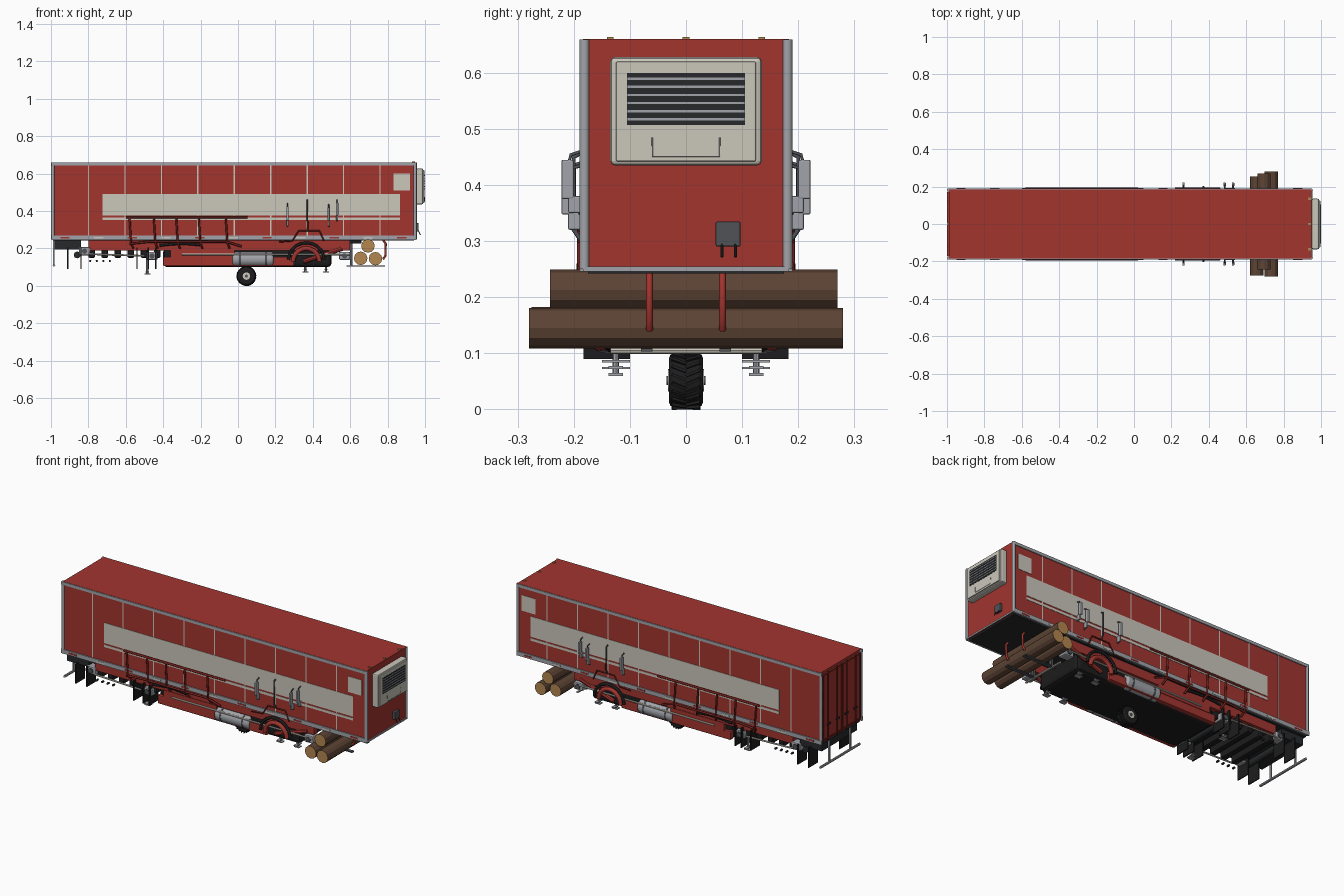
import bpy, bmesh, math
from mathutils import Vector, Matrix

default_cube = bpy.data.objects.get("Cube")
if default_cube:
    bpy.data.objects.remove(default_cube)


def paint(name, *rgb):
    mat = bpy.data.materials.new(name)
    mat.use_nodes = True
    mat.diffuse_color = (*rgb, 1)
    mat.node_tree.nodes["Principled BSDF"].inputs["Base Color"].default_value = (*rgb, 1)
    return mat


RED = paint("body red", .36, .035, .028)
MAROON = paint("dark red", .16, .015, .012)
CREAM = paint("cream", .6, .57, .5)
GREY = paint("light grey metal", .36, .37, .4)
STEEL = paint("dark grey metal", .08, .085, .095)
BLACK = paint("black", .012, .012, .013)
CHAR = paint("charcoal", .02, .022, .024)
BARK = paint("bark brown", .11, .058, .035)
WOOD = paint("cut wood", .45, .24, .08)


def finish(name, bm, mat, both=False, bevel=0, smooth=False):
    """Turn a bmesh into an object, optionally mirrored to the other side."""
    bmesh.ops.recalc_face_normals(bm, faces=bm.faces)
    mesh = bpy.data.meshes.new(name)
    bm.to_mesh(mesh)
    bm.free()
    mesh.materials.append(mat)
    obj = bpy.data.objects.new(name, mesh)
    bpy.context.collection.objects.link(obj)
    if bevel:
        mod = obj.modifiers.new("Bevel", "BEVEL")
        mod.width, mod.segments = bevel, 2
    if both:
        mod = obj.modifiers.new("Mirror", "MIRROR")
        mod.use_axis = (False, True, False)
    if smooth:
        bpy.ops.object.select_all(action="DESELECT")
        obj.select_set(True)
        bpy.context.view_layer.objects.active = obj
        bpy.ops.object.shade_smooth_by_angle()
    return obj


def add_box(bm, xs, ys, zs):
    low, high = (Vector(corner) for corner in zip(xs, ys, zs))
    place = Matrix.Translation((low + high) / 2) @ Matrix.Diagonal((*(high - low), 1))
    bmesh.ops.create_cube(bm, size=1, matrix=place)


def box(name, mat, xs, ys, zs, both=False, bevel=0):
    bm = bmesh.new()
    add_box(bm, xs, ys, zs)
    return finish(name, bm, mat, both, bevel)


def rod(name, mat, start, end, radius, both=False, sides=16, bevel=0):
    start, end = Vector(start), Vector(end)
    axis = end - start
    bm = bmesh.new()
    place = Matrix.Translation((start + end) / 2) @ axis.to_track_quat("Z", "Y").to_matrix().to_4x4()
    bmesh.ops.create_cone(bm, cap_ends=True, segments=sides, radius1=radius,
                          radius2=radius, depth=axis.length, matrix=place)
    return finish(name, bm, mat, both, bevel, smooth=sides > 12)


def tube(name, mat, points, radius, both=False):
    """Bent pipe through a short list of points."""
    curve = bpy.data.curves.new(name, "CURVE")
    curve.dimensions, curve.bevel_depth, curve.bevel_resolution = "3D", radius, 2
    curve.use_fill_caps = True
    spline = curve.splines.new("POLY")
    spline.points.add(len(points) - 1)
    for slot, point in zip(spline.points, points):
        slot.co = (*point, 1)
    helper = bpy.data.objects.new(name + " path", curve)
    bm = bmesh.new()
    bm.from_mesh(helper.to_mesh())
    helper.to_mesh_clear()
    bpy.data.objects.remove(helper)
    return finish(name, bm, mat, both)


SIDE, FRONT, REAR = .184, .95, -.99
FLOOR, ROOF = .25, .66

# Cargo box, floor and grey edge trim
box("cargo_box", RED, (REAR, FRONT), (-SIDE, SIDE), (FLOOR, ROOF))
box("floor_plate", CHAR, (REAR, FRONT - .01), (-.175, .175), (.242, FLOOR))
box("top_rail", GREY, (REAR - .008, FRONT), (SIDE - .004, .189), (.642, ROOF - .001), True)
box("bottom_rail", GREY, (REAR - .008, FRONT), (SIDE - .004, .19), (.246, .27), True)
for x in (REAR, FRONT - .003):
    rod("corner_post", GREY, (x, .181, FLOOR), (x, .181, ROOF - .001), .009, True)
box("front_sill", GREY, (FRONT, FRONT + .005), (-SIDE, SIDE), (.246, .255))
for y in (-.135, 0, .135):
    box("roof_lamp", WOOD, (FRONT - .02, FRONT - .005), (y - .006, y + .006), (ROOF, ROOF + .004))

# Painted panels on the long sides
for i in range(9):
    x = -.8 + i * .195
    box("panel_seam", CREAM, (x - .003, x + .003), (SIDE, SIDE + .001), (.27, .642), True)
box("side_band", CREAM, (-.725, .865), (SIDE, SIDE + .002), (.375, .492), True)
box("side_pinstripe", CREAM, (-.725, .865), (SIDE, SIDE + .002), (.352, .366), True)
box("side_placard", CREAM, (.832, .92), (SIDE, SIDE + .002), (.51, .6), True)
for i in range(11):
    x = -.95 + i * .18
    box("rail_reflector", CREAM if i % 2 else RED, (x, x + .05), (.19, .1915), (.253, .262), True)

# Rear doors with frames, hinges and locking rods
box("rear_door", RED, (REAR - .006, REAR), (.004, .172), (.26, .645), True)
for y in (.004, .162):
    box("door_stile", MAROON, (REAR - .009, REAR), (y, y + .01), (.26, .645), True)
for z in (.26, .635):
    box("door_frame", MAROON, (REAR - .009, REAR), (.004, .172), (z, z + .01), True)
for y in (.045, .125):
    rod("locking_rod", MAROON, (REAR - .007, y, .255), (REAR - .007, y, .65), .004, True, 8)
    box("rod_handle", CHAR, (REAR - .011, REAR - .004), (y - .02, y + .01), (.34, .35), True)

# Refrigeration unit on the front wall
box("cooling_unit", CREAM, (FRONT, .99), (-.135, .135), (.435, .628), bevel=.008)
box("unit_panel", CREAM, (.98, .996), (-.125, .125), (.442, .62), bevel=.003)
box("vent_recess", CHAR, (.99, .997), (-.105, .105), (.507, .6))
for i in range(6):
    z = .517 + i * .0145
    box("vent_slat", GREY, (.99, .9995), (-.105, .105), (z - .002, z + .002))
tube("unit_handle", GREY, [(.997, -.06, .485), (.998, -.06, .451),
                           (.998, .06, .451), (.997, .06, .485)], .0012)
box("coupling_box", STEEL, (FRONT, .966), (.053, .097), (.29, .335), bevel=.003)
for y in (.064, .088):
    rod("coupling_hose", CHAR, (.964, y, .295), (.975, y, .272), .0025, sides=8)

# Chassis: red beams, cross members and the black belly
box("chassis_beam", RED, (-.8, .6), (.13, .165), (.19, .246), True)
box("side_skirt", RED, (-.4, .3), (.135, .165), (.105, .155), True, .006)
box("skirt_link", RED, (-.36, -.02), (.14, .168), (.15, .195), True)
box("rear_crossbox", CHAR, (-.98, -.84), (-.16, .16), (.195, .245))
box("front_crossbox", BLACK, (.56, .66), (-.1, .1), (.225, .245))
box("belly_pan", BLACK, (-.4, .5), (-.15, .15), (.1, .2), bevel=.02)
for i in range(6):
    x = -.8 + i * .07
    box("cross_member", BLACK, (x, x + .035), (-.15, .15), (.15, .2), bevel=.006)
for x in (-.86, -.48):
    rod("axle_beam", CHAR, (x, -.14, .165), (x, .14, .165), .018)
rod("brake_pipe_long", CREAM, (-.3, .172, .168), (.6, .172, .168), .005, True, 8)
rod("brake_pipe_rear", CREAM, (-.8, .172, .17), (-.5, .172, .16), .005, True, 8)
rod("front_spreader", CREAM, (.6, -.135, .105), (.6, .135, .105), .006, sides=8)

# Grey couplings and support feet
for x, z in ((-.82, .185), (-.46, .16), (.57, .16)):
    box("coupling_block", GREY, (x - .03, x + .03), (.12, .172), (z - .022, z + .022), True, .008)
    rod("coupling_pin", STEEL, (x, .11, z), (x, .178, z), .014, True)
for x, z in ((-.485, .062), (.36, .074), (.47, .074)):
    rod("foot_post", GREY, (x, .125, z), (x, .125, .16), .006, True, 8)
    box("foot_pad", GREY, (x - .016, x + .016), (.112, .138), (z - .002, z + .003), True)
    box("foot_collar", GREY, (x - .01, x + .01), (.1, .15), (z + .01, z + .014), True)

# Mud flaps and rear bumper
for x in (-.91, -.84, -.54, -.48, -.44):
    box("mud_flap", BLACK, (x - .003, x + .003), (.1, .183), (.09, .205), True)
for i in range(4):
    x = -.79 + i * .035
    rod("marker_lamp", CHAR, (x, .15, .133), (x, .165, .133), .006, True, 8)
rod("bumper_bar", GREY, (-.984, -.18, .11), (-.984, .18, .11), .007, sides=8)
box("bumper_post", GREY, (-.988, -.98), (.09, .102), (.11, .246), True)

# Air tanks
rod("air_tank", GREY, (-.03, .14, .142), (.19, .14, .142), .04, True, 24, .01)
for x in (.01, .15):
    rod("tank_strap", STEEL, (x - .005, .14, .142), (x + .005, .14, .142), .0415, True, 24)

# Side guard rails, arched hoses and curved frames
tube("guard_rail", MAROON, [(-.6, .187, .366), (.05, .187, .366)], .006, True)
for x in (-.58, -.45, -.33, -.21, -.065):
    tube("guard_post", MAROON, [(x, .188, .366), (x + .008, .19, .23), (x + .02, .17, .2)], .0055, True)
tube("guard_lower", MAROON, [(-.58, .188, .225), (-.48, .19, .235),
                             (-.06, .19, .235), (.02, .188, .21)], .006, True)
tube("step_frame", MAROON, [(.22, .19, .235), (.29, .19, .24), (.325, .19, .295),
                            (.435, .19, .295), (.46, .19, .24)], .004, True)
arch = [math.pi * i / 10 for i in range(11)]
tube("arch_hose", BLACK, [(.365 - .095 * math.cos(a), .18, .14 + .09 * math.sin(a))
                          for a in arch], .008, True)
tube("arch_frame", RED, [(.365 - .07 * math.cos(a), .175, .13 + .07 * math.sin(a))
                         for a in arch], .012, True)
tube("rear_hose", BLACK, [(-.42 + i * .024, .18, .215 + .01 * math.sin(arch[i]))
                          for i in range(10)], .007, True)
rod("drop_link", RED, (.35, .16, .13), (.56, .16, .2), .012, True, 8)

# Grab handles standing off the sides
for x, low, high in ((.265, .32, .44), (.485, .32, .435), (.53, .35, .46)):
    middle = (low + high) / 2
    box("handle_plate", GREY, (x - .006, x + .006), (.2, .222), (middle - .03, high - .015), True, .003)
    box("handle_foot", GREY, (x - .005, x + .005), (.187, .21), (low, middle - .025), True, .003)
    tube("handle_stay", STEEL, [(x, .186, high), (x, .205, high - .006), (x, .218, middle),
                                (x, .205, middle - .03), (x, .186, low - .005)], .003, True)
tube("long_handle", STEEL, [(.37, .186, .458), (.37, .2, .45), (.372, .2, .32), (.372, .186, .3)], .004, True)

# Centre wheel with tread blocks
HUB = Vector((.045, 0, .052))
across = Vector((0, .03, 0))
rod("wheel_tyre", BLACK, HUB - across, HUB + across, .048, sides=32, bevel=.008)
rod("wheel_hub", CREAM, HUB - across * 1.08, HUB + across * 1.08, .02, sides=20)
rod("hub_cap", STEEL, HUB - across * 1.16, HUB + across * 1.16, .008, sides=16)
bm = bmesh.new()
for i in range(40):
    first = len(bm.verts)
    side = 1 if i % 2 else -1
    add_box(bm, (-.0025, .0025), sorted((0, side * .027)), (.045, .052))
    bm.verts.ensure_lookup_table()
    turn = Matrix.Rotation(math.tau * i / 40, 4, "Y")
    skew = Matrix.Rotation(side * .4, 4, "Z")
    bmesh.ops.transform(bm, matrix=Matrix.Translation(HUB) @ turn @ skew, verts=bm.verts[first:])
finish("tyre_tread", bm, BLACK)

# Stacked logs with pale cut ends
for x, z, left, right in ((.656, .147, -.275, .255), (.735, .145, -.28, .28), (.695, .213, -.242, .27)):
    log = rod("log", BARK, (x, left, z), (x, right, z), .036, sides=12)
    log.data.materials.append(WOOD)
    for face in log.data.polygons:
        face.material_index = int(abs(face.normal.y) > .9)

# Log cradle
tube("cradle_arm", RED, [(.775, .065, .142), (.788, .065, .16), (.79, .065, .225), (.775, .065, .246)], .006, True)
box("cradle_fork", STEEL, (.58, .785), (.06, .08), (.103, .109), True)
box("cradle_hanger", STEEL, (.6, .612), (.06, .08), (.105, .246), True)
